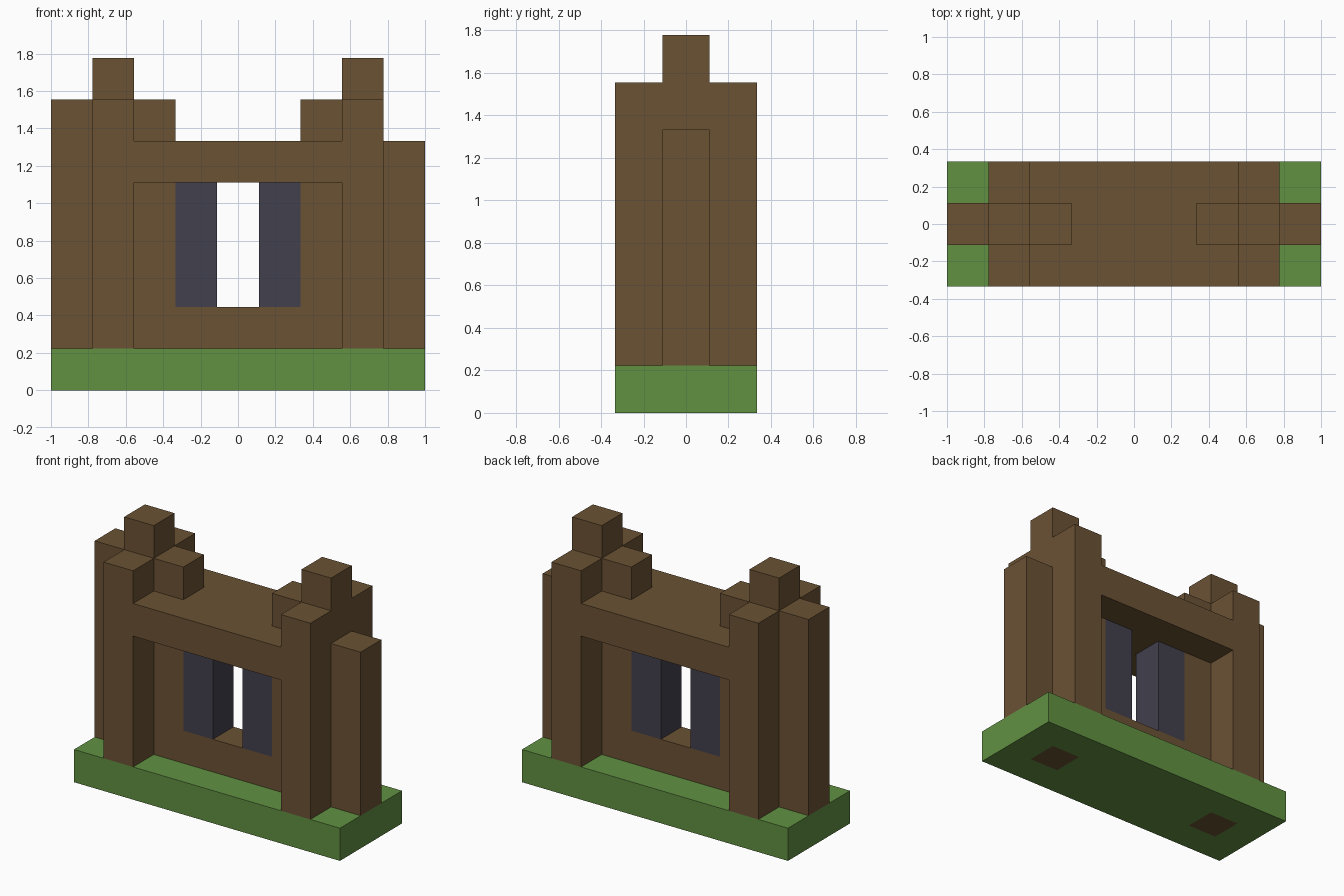
import bpy
import bmesh

if "Cube" in bpy.data.objects:
    bpy.data.objects.remove(bpy.data.objects["Cube"], do_unlink=True)

U = 2 / 9  # one block


def material(name, rgb):
    mat = bpy.data.materials.new(name)
    mat.use_nodes = True
    mat.diffuse_color = (*rgb, 1)
    mat.node_tree.nodes["Principled BSDF"].inputs["Base Color"].default_value = (*rgb, 1)
    return mat


WOOD = material("brown wood", (0.147, 0.084, 0.034))
GRASS = material("green grass", (0.122, 0.283, 0.055))
SLATE = material("dark slate", (0.054, 0.051, 0.074))


def finish(name, bm, *mats):
    mesh = bpy.data.meshes.new(name)
    bm.to_mesh(mesh)
    bm.free()
    for mat in mats:
        mesh.materials.append(mat)
    obj = bpy.data.objects.new(name, mesh)
    bpy.context.collection.objects.link(obj)
    return obj


def block(name, x, y, z, *mats):
    """Box between block-grid limits; x and y are measured from the centre."""
    bm = bmesh.new()
    bmesh.ops.create_cube(bm, size=1)
    for v in bm.verts:
        v.co = [U * (lo + (c + 0.5) * (hi - lo)) for c, (lo, hi) in zip(v.co, (x, y, z))]
    return bm if not mats else finish(name, bm, *mats)


FULL, MID = (-1.5, 1.5), (-0.5, 0.5)

# Grass base, cut so the post feet show as squares underneath
base = block("base", (-4.5, 4.5), FULL, (0, 1))
cuts = [((s * U, 0, 0), (1, 0, 0)) for s in (-3.5, -2.5, 2.5, 3.5)]
cuts += [((0, s * U, 0), (0, 1, 0)) for s in MID]
for co, normal in cuts:
    bmesh.ops.bisect_plane(base, geom=base.verts[:] + base.edges[:] + base.faces[:],
                           plane_co=co, plane_no=normal)
base.normal_update()
for f in base.faces:
    c = f.calc_center_median() / U
    f.material_index = int(f.normal.z < -0.5 and abs(c.y) < 0.5 and 2.5 < abs(c.x) < 3.5)
finish("grass_base", base, GRASS, WOOD)

# Posts, buttresses, finials and window panels on both sides
for side, s, buttress_top in (("left", 1, 6), ("right", -1, 7)):
    def span(a, b):
        return tuple(sorted((s * a, s * b)))

    block(side + "_post", span(2.5, 3.5), FULL, (1, 7), WOOD)
    block(side + "_finial", span(2.5, 3.5), MID, (7, 8), WOOD)
    block(side + "_buttress", span(3.5, 4.5), MID, (1, buttress_top), WOOD)
    block(side + "_inner_merlon", span(1.5, 2.5), MID, (6, 7), WOOD)
    block(side + "_wall", span(1.5, 2.5), MID, (1, 5), WOOD)
    block(side + "_window_panel", span(0.5, 1.5), MID, (2, 5), SLATE)

# Sill below the window and deep lintel above
block("sill", (-1.5, 1.5), MID, (1, 2), WOOD)
block("lintel", (-2.5, 2.5), FULL, (5, 6), WOOD)
